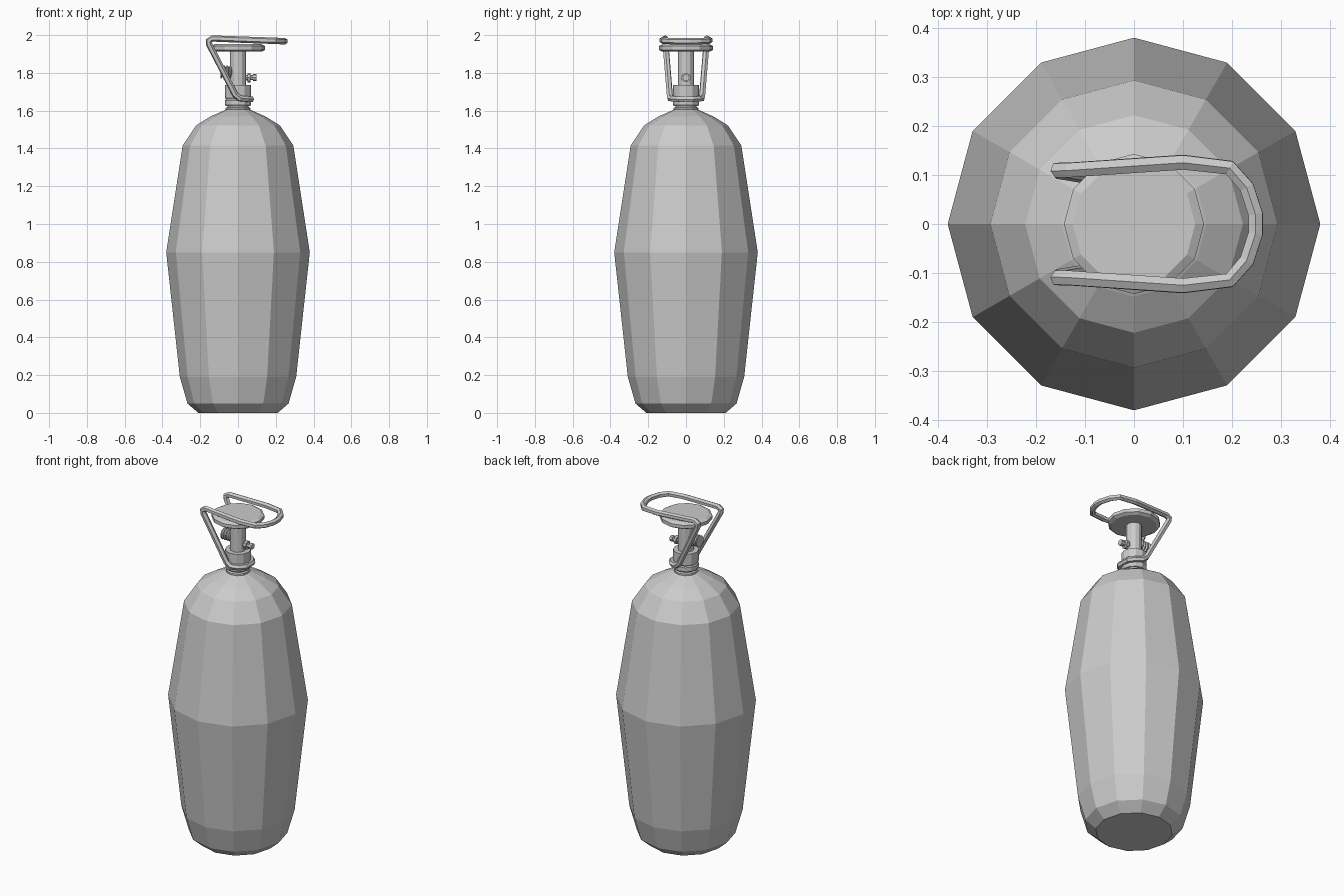
import bpy, bmesh, math
from mathutils import Matrix

if "Cube" in bpy.data.objects:
    bpy.data.objects.remove(bpy.data.objects["Cube"])


def lathe(name, profile, sides=12, matrix=Matrix()):
    """Capped faceted solid from (radius, height) points, turned around z."""
    bm = bmesh.new()
    rings = []
    for r, z in profile:
        rings.append([bm.verts.new((r * math.cos(2 * math.pi * i / sides),
                                    r * math.sin(2 * math.pi * i / sides), z))
                      for i in range(sides)])
    for a, b in zip(rings, rings[1:]):
        for i in range(sides):
            j = (i + 1) % sides
            bm.faces.new((a[i], a[j], b[j], b[i]))
    bm.faces.new(rings[0][::-1])
    bm.faces.new(rings[-1])
    bmesh.ops.transform(bm, matrix=matrix, verts=bm.verts)
    bmesh.ops.recalc_face_normals(bm, faces=bm.faces)
    mesh = bpy.data.meshes.new(name)
    bm.to_mesh(mesh)
    bm.free()
    ob = bpy.data.objects.new(name, mesh)
    bpy.context.collection.objects.link(ob)
    return ob


def along_x(x, z, sign):
    """Place a turned part so its axis points along +x or -x."""
    return Matrix.Translation((x, 0, z)) @ Matrix.Rotation(sign * math.pi / 2, 4, 'Y')


# Bottle body
lathe("tank_body", [(0.21, 0), (0.268, 0.05), (0.308, 0.19), (0.38, 0.85),
                    (0.293, 1.415), (0.222, 1.522), (0.148, 1.568), (0.065, 1.605)])

# Neck, collar rings and valve block
lathe("neck", [(0.065, 1.59), (0.065, 1.615), (0.056, 1.62), (0.056, 1.64)])
lathe("neck_collar", [(0.065, 1.625), (0.07, 1.635), (0.07, 1.655), (0.06, 1.665)])
lathe("valve_block", [(0.06, 1.655), (0.07, 1.67), (0.07, 1.735)])

# Valve stem and round hand knob
lathe("valve_stem", [(0.043, 1.73), (0.043, 1.92)])
lathe("knob", [(0.125, 1.912), (0.143, 1.922), (0.143, 1.942), (0.125, 1.952)])

# Threaded outlet on the left
thread = [(0.02, 0)]
for i in range(4):
    thread += [(0.024, 0.03 + i * 0.017), (0.034, 0.036 + i * 0.017), (0.034, 0.042 + i * 0.017)]
lathe("threaded_outlet", thread, 10, along_x(0, 1.805, -1))

# Small relief bolt on the right
lathe("relief_bolt", [(0.014, 0), (0.014, 0.05), (0.025, 0.05), (0.025, 0.066),
                      (0.013, 0.066), (0.013, 0.08), (0.018, 0.08), (0.018, 0.098)],
      8, along_x(0, 1.775, 1))

# Bent carrying handle: one closed tube, mirrored across y
half = [(0.07, 0.035, 1.66), (0.045, 0.065, 1.662), (0.01, 0.083, 1.665), (-0.015, 0.086, 1.685),
        (-0.152, 0.108, 1.95), (-0.155, 0.11, 1.97), (-0.135, 0.11, 1.982),
        (0.1, 0.126, 1.973), (0.195, 0.115, 1.97), (0.23, 0.075, 1.968), (0.248, 0.02, 1.967)]
path = half + [(x, -y, z) for x, y, z in reversed(half)]
curve = bpy.data.curves.new("handle", 'CURVE')
curve.dimensions = '3D'
curve.bevel_depth = 0.017
curve.bevel_resolution = 1
spline = curve.splines.new('POLY')
spline.points.add(len(path) - 1)
for p, co in zip(spline.points, path):
    p.co = (*co, 1)
spline.use_cyclic_u = True
spline.use_smooth = False
handle = bpy.data.objects.new("handle", curve)
bpy.context.collection.objects.link(handle)
bpy.context.view_layer.objects.active = handle
handle.select_set(True)
bpy.ops.object.convert(target='MESH')
